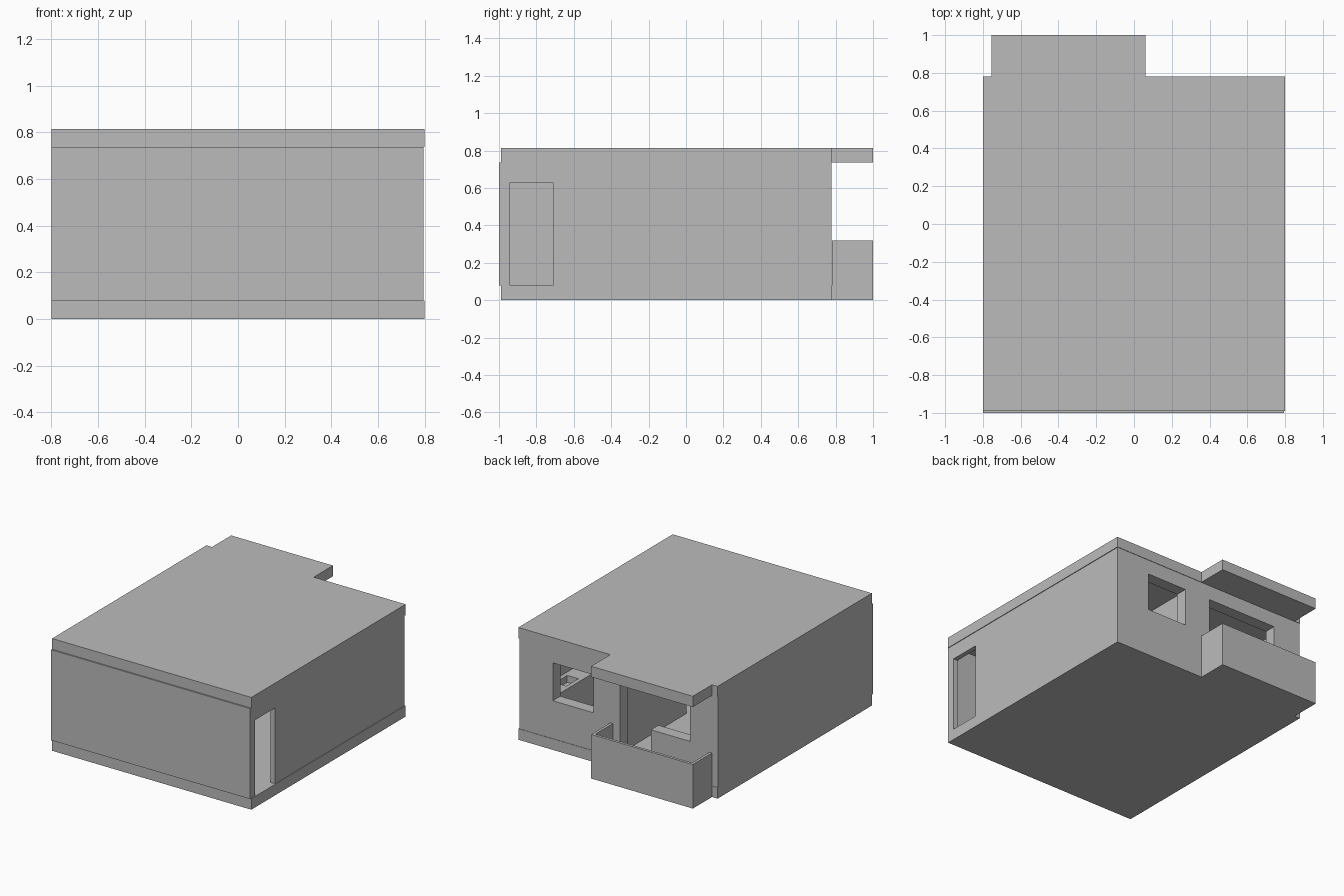
import bpy
import bmesh

if "Cube" in bpy.data.objects:
    bpy.data.objects.remove(bpy.data.objects["Cube"])

grey = bpy.data.materials.new("concrete_grey")
grey.diffuse_color = (0.5, 0.5, 0.5, 1)
grey.use_nodes = True
grey.node_tree.nodes["Principled BSDF"].inputs["Base Color"].default_value = grey.diffuse_color


def box(name, x, y, z):
    """Axis-aligned box from (min, max) ranges."""
    bm = bmesh.new()
    bmesh.ops.create_cube(bm, size=1)
    for v in bm.verts:
        v.co = [r[0] if c < 0 else r[1] for c, r in zip(v.co, (x, y, z))]
    me = bpy.data.meshes.new(name)
    bm.to_mesh(me)
    bm.free()
    me.materials.append(grey)
    ob = bpy.data.objects.new(name, me)
    bpy.context.collection.objects.link(ob)
    return ob


def cut(target, name, x, y, z):
    """Subtract a hidden box from the target."""
    c = box(name, x, y, z)
    c.hide_render = True
    c.hide_set(True)
    m = target.modifiers.new(name, 'BOOLEAN')
    m.operation = 'DIFFERENCE'
    m.solver = 'EXACT'
    m.object = c


FLOOR, CEIL, TOP = 0.08, 0.737, 0.815
BACK = 0.78
HEAD, SILL = 0.63, 0.355

# Floor and roof slabs
box("floor_slab", (-0.8, 0.8), (-0.99, BACK), (0, FLOOR))
box("roof_slab", (-0.8, 0.8), (-0.99, BACK), (CEIL, TOP))

# Outer walls, hollowed, with openings
walls = box("outer_walls", (-0.8, 0.795), (-1.0, 0.777), (FLOOR, CEIL))
cut(walls, "room_cutter", (-0.76, 0.76), (-0.96, 0.69), (0, 0.9))
cut(walls, "entry_cutter", (0.7, 0.9), (-0.94, -0.71), (0.02, HEAD))
cut(walls, "kitchen_window_cutter", (0.2, 0.526), (0.6, 0.9), (SILL, HEAD))
cut(walls, "balcony_door_cutter", (-0.262, -0.012), (0.6, 0.9), (0.02, HEAD))
cut(walls, "balcony_window_cutter", (-0.578, -0.2), (0.6, 0.9), (SILL, HEAD))

# Inner partitions
box("room_partition", (0.03, 0.07), (-0.05, 0.69), (FLOOR, CEIL))
box("cross_partition", (-0.76, 0.07), (-0.24, -0.2), (FLOOR, CEIL))

# Kitchen counter with sink
counter = box("kitchen_counter", (0.61, 0.76), (0.05, 0.6), (FLOOR, 0.31))
cut(counter, "sink_cutter", (0.64, 0.73), (0.32, 0.46), (0.26, 0.4))

# Balcony: floor, canopy and thin parapets
X0, X1, Y1, RAIL, T = -0.755, 0.062, 1.0, 0.32, 0.02
box("balcony_floor", (X0, X1), (BACK, Y1), (0, FLOOR))
box("balcony_canopy", (X0, X1), (BACK, Y1), (CEIL, TOP))
parapet = box("balcony_parapet", (X0, X1), (BACK, Y1), (FLOOR, RAIL))
cut(parapet, "parapet_cutter", (X0 + T, X1 - T), (0.7, Y1 - T), (0.0, 0.5))
